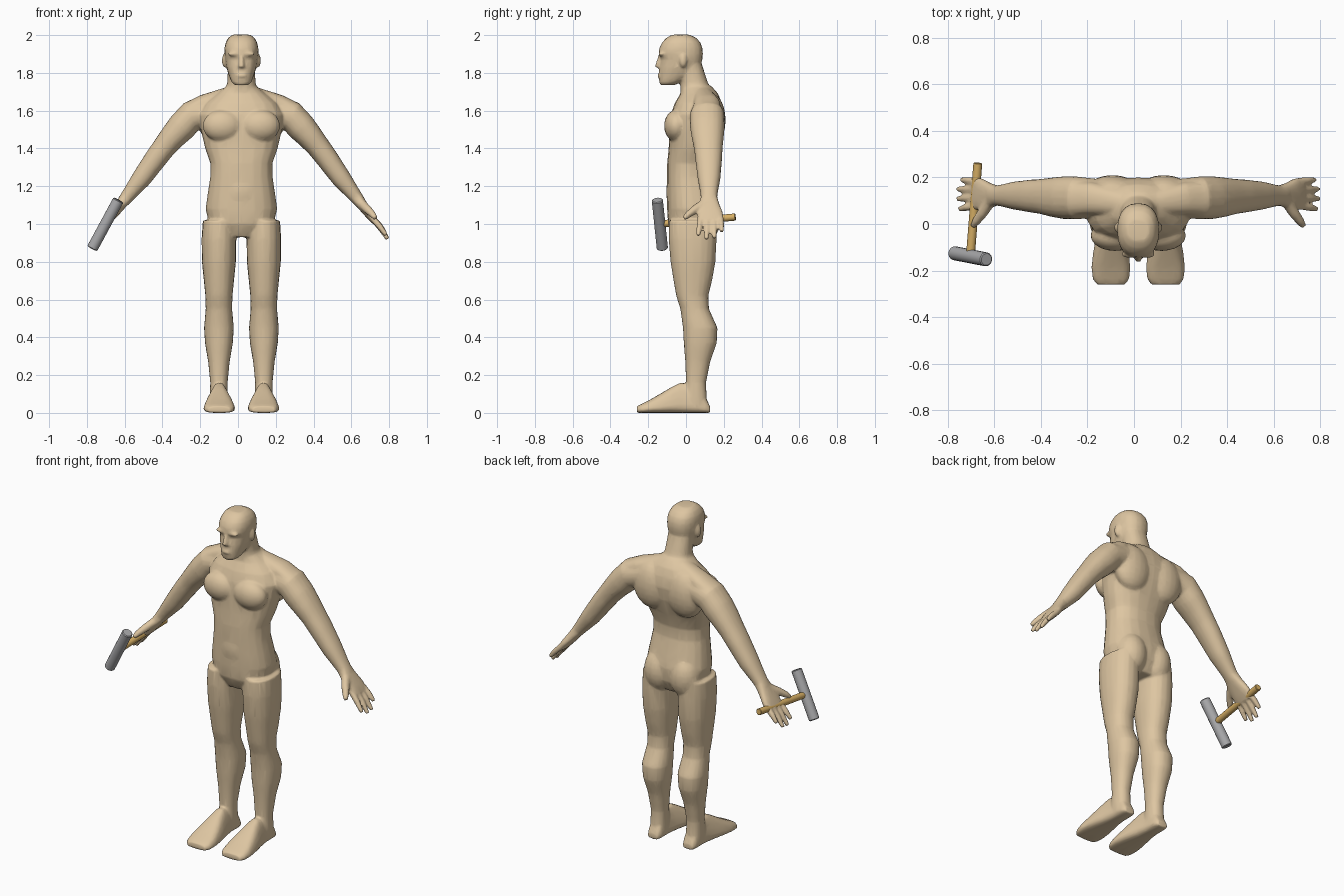
import bpy, bmesh, math
from mathutils import Vector, Matrix

if "Cube" in bpy.data.objects:
    bpy.data.objects.remove(bpy.data.objects["Cube"])

X, Y, Z = Vector((1, 0, 0)), Vector((0, 1, 0)), Vector((0, 0, 1))
CX = 0.018  # body centre line
SEG = 20


def material(name, rgb):
    m = bpy.data.materials.new(name)
    m.diffuse_color = (*rgb, 1)
    m.use_nodes = True
    m.node_tree.nodes["Principled BSDF"].inputs["Base Color"].default_value = m.diffuse_color
    return m


def finish(bm, name, mat):
    bmesh.ops.recalc_face_normals(bm, faces=bm.faces[:])
    me = bpy.data.meshes.new(name)
    bm.to_mesh(me)
    bm.free()
    me.materials.append(mat)
    ob = bpy.data.objects.new(name, me)
    bpy.context.collection.objects.link(ob)
    return ob


def tube(bm, pts, ref=Y, axis=None, power=0.9):
    """Closed loft through (x, y, z, radius across, radius along ref)."""
    cs = [Vector(p[:3]) for p in pts]
    rings = []
    for i, p in enumerate(pts):
        t = axis or (cs[min(i + 1, len(cs) - 1)] - cs[max(i - 1, 0)]).normalized()
        a = ref.cross(t).normalized()
        b = t.cross(a)
        ring = []
        for k in range(SEG):
            c, s = math.cos(math.tau * k / SEG), math.sin(math.tau * k / SEG)
            c, s = math.copysign(abs(c) ** power, c), math.copysign(abs(s) ** power, s)
            ring.append(bm.verts.new(cs[i] + a * c * p[3] + b * s * p[4]))
        rings.append(ring)
    for r, q in zip(rings, rings[1:]):
        for k in range(SEG):
            j = (k + 1) % SEG
            bm.faces.new((r[k], r[j], q[j], q[k]))
    bm.faces.new(rings[0][::-1])
    bm.faces.new(rings[-1])
    return [v for r in rings for v in r]


def column(bm, rows, cx=0, power=0.9):
    """Upright loft from rows of (z, half width, front y, back y)."""
    tube(bm, [(cx, (f + b) / 2, z, w, (b - f) / 2) for z, w, f, b in rows], axis=Z, power=power)


def blob(bm, c, r):
    m = Matrix.Translation(c) @ Matrix.Diagonal((*r, 1))
    bmesh.ops.create_uvsphere(bm, u_segments=20, v_segments=12, radius=1, matrix=m)


skin = material("skin_tan", (0.73, 0.565, 0.36))
wood = material("wood_yellow", (0.68, 0.43, 0.13))
steel = material("steel_grey", (0.40, 0.40, 0.41))

bm = bmesh.new()
# torso
column(bm, [(.93, .09, -.06, .13), (1.0, .17, -.095, .165), (1.08, .19, -.1, .17),
            (1.15, .18, -.1, .155), (1.25, .165, -.1, .13), (1.32, .164, -.1, .13),
            (1.4, .192, -.092, .155), (1.5, .215, -.088, .19), (1.58, .225, -.08, .2),
            (1.64, .19, -.06, .19), (1.69, .13, -.03, .17), (1.73, .08, -.025, .135)], power=0.85)
# neck and head
column(bm, [(1.66, .1, -.03, .165), (1.75, .075, -.03, .115), (1.86, .07, -.04, .08)])
column(bm, [(1.735, .035, -.135, -.06), (1.75, .052, -.142, -.03), (1.79, .068, -.144, .045),
            (1.83, .08, -.142, .075), (1.87, .086, -.134, .087), (1.9, .09, -.145, .09),
            (1.93, .09, -.142, .088), (1.96, .084, -.128, .077), (1.985, .07, -.105, .055),
            (2.002, .048, -.075, .02)], power=0.85)
# nose, lips, belly
tube(bm, [(0, -.135, 1.89, .01, .012), (0, -.144, 1.85, .014, .016), (0, -.147, 1.828, .019, .018)], axis=Z)
blob(bm, (0, -.138, 1.785), (.03, .014, .012))
blob(bm, (0, -.05, 1.17), (.11, .055, .12))

for s in (1, -1):
    # ears and brow
    blob(bm, (s * .09, -.015, 1.865), (.013, .02, .036))
    blob(bm, (s * .038, -.13, 1.9), (.036, .017, .011))
    # chest, shoulder blade and buttock muscles
    blob(bm, (s * .1, -.05, 1.52), (.105, .066, .085))
    blob(bm, (s * .11, .135, 1.55), (.12, .075, .14))
    blob(bm, (s * .085, .095, 1.03), (.092, .09, .125))
    # neck-to-shoulder slope
    tube(bm, [(s * .04, .085, 1.69, .045, .05), (s * .2, .11, 1.635, .05, .07), (s * .29, .11, 1.59, .05, .075)])
    # arm
    tube(bm, [(s * .15, .11, 1.6, .07, .08), (s * .265, .112, 1.57, .082, .092),
              (s * .315, .113, 1.515, .078, .092), (s * .365, .115, 1.46, .069, .085),
              (s * .41, .118, 1.405, .062, .076), (s * .455, .12, 1.345, .059, .071),
              (s * .53, .122, 1.24, .052, .06), (s * .585, .122, 1.17, .04, .047),
              (s * .625, .122, 1.12, .032, .041)])
    # palm
    tube(bm, [(s * .605, .122, 1.145, .033, .042), (s * .64, .122, 1.1, .028, .055),
              (s * .675, .128, 1.055, .024, .068), (s * .705, .13, 1.015, .018, .07)], power=0.75)
    # fingers: knuckle y, tip y, tip height
    for ky, ty, tz in ((.078, .065, .94), (.113, .108, .92), (.148, .15, .925), (.183, .19, .96)):
        tx = .775 - (tz - .92) * .4
        tube(bm, [(s * .69, ky, 1.035, .016, .016), (s * (.45 * .69 + .55 * tx), (ky + ty) / 2, (1.035 + tz) / 2, .016, .0155),
                  (s * tx, ty, tz, .011, .011)])
    # thumb
    tube(bm, [(s * .635, .1, 1.11, .024, .026), (s * .67, .045, 1.075, .022, .022),
              (s * .695, .012, 1.05, .018, .018), (s * .71, -.01, 1.03, .012, .012)])
    # leg
    column(bm, [(1.02, .085, -.09, .16), (.92, .092, -.092, .162), (.8, .09, -.082, .156),
                (.7, .08, -.066, .138), (.62, .072, -.052, .118), (.55, .07, -.03, .122),
                (.45, .079, -.016, .167), (.37, .074, -.012, .163), (.27, .057, -.004, .128),
                (.16, .046, 0, .106), (.08, .048, -.01, .11), (.02, .045, 0, .115)], cx=s * .119)
    # foot, tapering upward
    rows = [(.127, .035, .035), (.1, .09, .05), (.03, .15, .058), (-.03, .16, .07),
            (-.08, .135, .082), (-.13, .105, .09), (-.19, .07, .093), (-.235, .048, .085), (-.26, .035, .065)]
    for v in tube(bm, [(s * .117, y, top / 2, top / 2, w) for y, top, w in rows], ref=X, axis=-Y, power=0.65):
        v.co.x = s * .117 + (v.co.x - s * .117) * max(.4, 1 - 3.5 * v.co.z)

bmesh.ops.translate(bm, verts=bm.verts[:], vec=(CX, 0, 0))
body = finish(bm, "body", skin)

# fuse the parts into one skin, soften, and reduce
rm = body.modifiers.new("fuse", "REMESH")
rm.mode, rm.voxel_size = "VOXEL", 0.007
sm = body.modifiers.new("soften", "SMOOTH")
sm.factor, sm.iterations = 0.5, 5
body.modifiers.new("reduce", "DECIMATE").ratio = 0.14
bpy.context.view_layer.objects.active = body
body.select_set(True)
for m in list(body.modifiers):
    bpy.ops.object.modifier_apply(modifier=m.name)
body.data.shade_smooth()


def rod(name, a, b, r, mat):
    a, b = Vector(a), Vector(b)
    m = Matrix.Translation((a + b) / 2) @ (b - a).to_track_quat("Z", "Y").to_matrix().to_4x4()
    bm = bmesh.new()
    bmesh.ops.create_cone(bm, cap_ends=True, segments=16, radius1=r, radius2=r, depth=(b - a).length, matrix=m)
    caps = [e for e in bm.edges if any(len(f.verts) > 4 for f in e.link_faces)]
    bmesh.ops.bevel(bm, geom=caps, offset=r * .15, segments=1, affect="EDGES")
    ob = finish(bm, name, mat)
    bpy.ops.object.select_all(action="DESELECT")
    ob.select_set(True)
    bpy.context.view_layer.objects.active = ob
    bpy.ops.object.shade_smooth_by_angle(angle=math.radians(35))


# hammer
rod("hammer_handle", (-.67, .262, 1.037), (-.702, -.137, 1.0), .019, wood)
rod("hammer_head", (-.633, -.152, 1.127), (-.772, -.125, .87), .03, steel)
